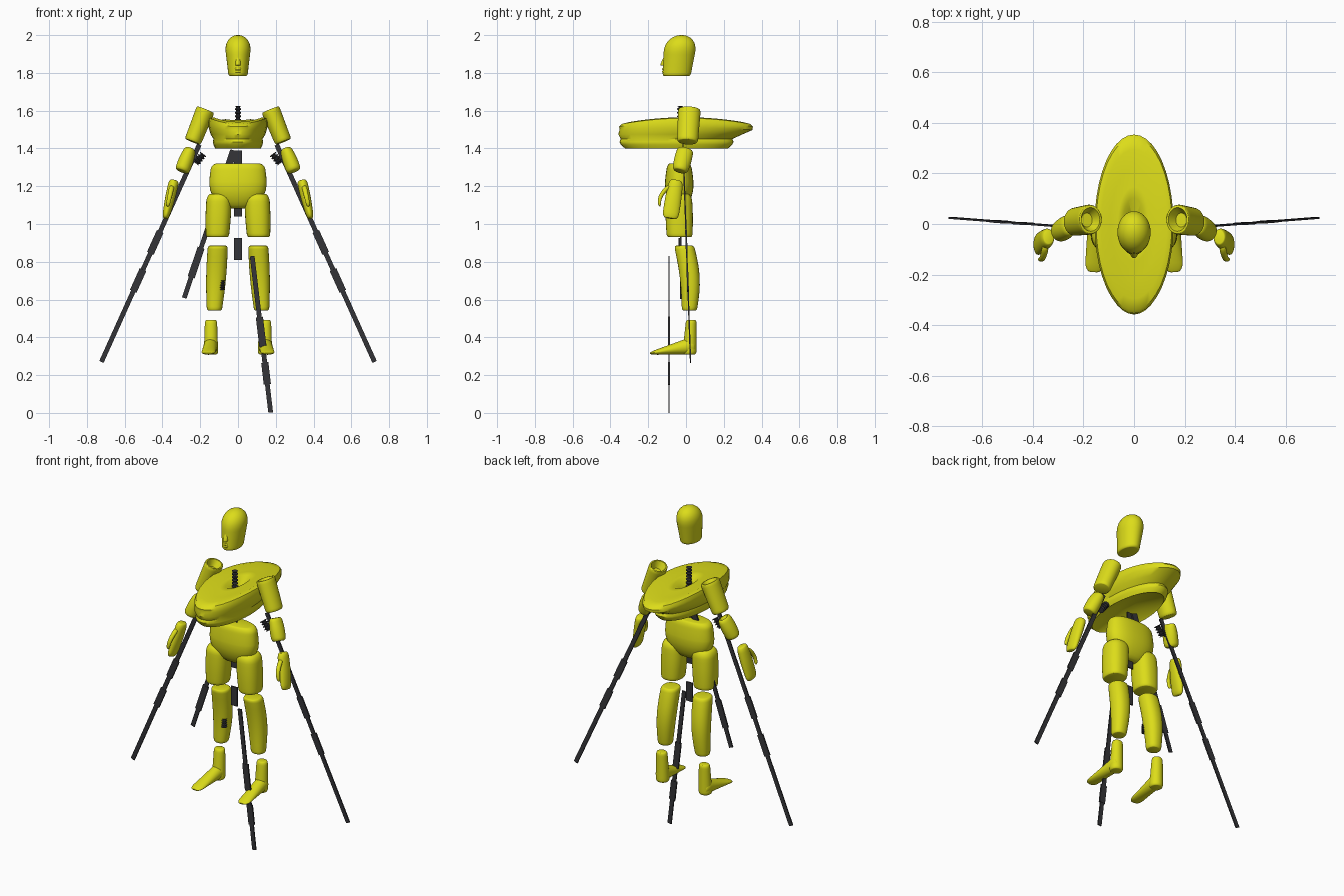
import bpy, bmesh, math
from mathutils import Vector, Matrix

cube = bpy.data.objects.get("Cube")
if cube:
    bpy.data.objects.remove(cube, do_unlink=True)


def material(name, red, green, blue):
    mat = bpy.data.materials.new(name)
    mat.use_nodes = True
    color = (red, green, blue, 1)
    mat.diffuse_color = color
    mat.node_tree.nodes["Principled BSDF"].inputs["Base Color"].default_value = color
    return mat


YELLOW = material("yellow body", 0.72, 0.72, 0.01)
DARK = material("dark metal", 0.035, 0.035, 0.04)
SIDES = 40
X_AXIS = Vector((1, 0, 0))


def finish(name, bm, mat):
    bmesh.ops.recalc_face_normals(bm, faces=bm.faces)
    mesh = bpy.data.meshes.new(name)
    bm.to_mesh(mesh)
    bm.free()
    obj = bpy.data.objects.new(name, mesh)
    bpy.context.collection.objects.link(obj)
    mesh.materials.append(mat)
    bpy.ops.object.select_all(action="DESELECT")
    obj.select_set(True)
    bpy.context.view_layer.objects.active = obj
    bpy.ops.object.shade_smooth_by_angle(angle=math.radians(40))


def loft(name, rings, mat):
    bm = bmesh.new()
    rows = [[bm.verts.new(point) for point in ring] for ring in rings]
    for lower, upper in zip(rows, rows[1:]):
        for i in range(SIDES):
            j = (i + 1) % SIDES
            bm.faces.new((lower[i], lower[j], upper[j], upper[i]))
    bm.faces.new(rows[0])
    bm.faces.new(rows[-1])
    finish(name, bm, mat)


def oval(center, across, deep, boxy=1.0):
    """Ring of points; boxy below one squares the oval off."""
    ring = []
    for i in range(SIDES):
        angle = math.tau * i / SIDES
        c, s = math.cos(angle), math.sin(angle)
        c = math.copysign(abs(c) ** boxy, c)
        s = math.copysign(abs(s) ** boxy, s)
        ring.append(center + across * c + deep * s)
    return ring


def frame(direction):
    across = (X_AXIS - direction * X_AXIS.dot(direction)).normalized()
    return across, direction.cross(across)


def tube(name, start, end, radii, end_radii, bulge=0.0, bow=0.0, edges=(0.02, 0.02),
         shrink=(0.25, 0.25), cup=0.0, level=False, boxy=1.0, side=1):
    """Tapered body with rounded ends; bow moves its middle back, cup hollows its start."""
    start, end = Vector(start), Vector(end)
    radii, end_radii = Vector(radii), Vector(end_radii)
    length = (end - start).length
    direction = (end - start).normalized()
    across, deep = frame(Vector((0, 0, -1)) if level else direction)
    turns = [1 - math.cos(math.pi / 2 * i / 6) for i in range(6)]
    stops = [edges[0] * turn for turn in turns]
    middle = length - edges[0] - edges[1]
    stops += [edges[0] + middle * i / 8 for i in range(9)]
    stops += [length - edges[1] * turn for turn in reversed(turns)]
    rings = []
    for stop in stops:
        t = stop / length
        wave = math.sin(math.pi * t)
        size = radii.lerp(end_radii, t) + Vector((bulge, bulge)) * wave
        for gap, edge, amount in zip((stop, length - stop), edges, shrink):
            near = max(0, 1 - gap / edge)
            size *= 1 - amount * (1 - math.sqrt(1 - min(near, 0.999) ** 2))
        center = start.lerp(end, t) + Vector((0, bow * wave, 0))
        rings.append(oval(center, across * size.x, deep * size.y, boxy))
    if cup:
        rim = rings[0]
        rings.insert(0, [start.lerp(p, 0.85) for p in rim])
        rings.insert(0, [start.lerp(p, 0.5) + direction * cup for p in rim])
    for ring in rings:
        for point in ring:
            point.x *= side
    loft(name, rings, YELLOW)


def bar(name, start, end, width=0.025, thick_parts=()):
    """Flat rod with wider sleeves, given as fractions of its length."""
    start, end = Vector(start), Vector(end)
    span = end - start
    direction = span.normalized()
    across, deep = frame(direction)
    turn = Matrix((across, deep, direction)).transposed().to_4x4()
    bm = bmesh.new()

    def section(low, high, wide, thick):
        size = Matrix.Diagonal((wide, thick, span.length * (high - low), 1))
        place = Matrix.Translation(start + span * (low + high) / 2)
        bmesh.ops.create_cube(bm, size=1, matrix=place @ turn @ size)

    section(0, 1, width, 0.007)
    for low, high in thick_parts:
        section(low, high, 0.038, 0.009)
    finish(name, bm, DARK)


def coil(name, start, end, radius, threads):
    """Threaded pin between two points."""
    start, end = Vector(start), Vector(end)
    across, deep = frame((end - start).normalized())
    steps = threads * 4
    rings = []
    for i in range(steps + 1):
        r = radius if i % 4 < 2 else radius * 0.6
        rings.append(oval(start.lerp(end, i / steps), across * r, deep * r))
    loft(name, rings, DARK)


def chest():
    """Long oval with a stepped rim, a dished top and ends that droop."""
    profile = ((0.03, 1.45), (0.07, 1.43), (0.11, 1.41), (0.12, 1.4), (0.13, 1.42),
               (0.133, 1.435), (0.13, 1.45), (0.145, 1.475), (0.155, 1.51), (0.156, 1.54),
               (0.15, 1.56), (0.13, 1.565), (0.095, 1.55), (0.065, 1.555), (0.045, 1.55),
               (0.015, 1.51))
    rings = []
    for width, z in profile:
        shift = -0.05 * min(1, max(0, (1.51 - z) / 0.06))
        ring = oval(Vector((0, shift, z)), X_AXIS * width, Vector((0, width * 2.27, 0)))
        lift = max(0, z - 1.48) * 0.4
        for point in ring:
            point.z -= lift * ((point.y - shift) / 0.35) ** 2
        rings.append(ring)
    loft("chest", rings, YELLOW)


# Head and face
tube("head", (0, -0.024, 2), (0, -0.05, 1.783), (0.076, 0.09), (0.05, 0.074), level=True,
     edges=(0.09, 0.015), shrink=(0.97, 0.15))
tube("nose", (0, -0.1, 1.91), (0, -0.118, 1.84), (0.008, 0.005), (0.016, 0.021), level=True)
for lip, z in (("upper_lip", 1.827), ("lower_lip", 1.813)):
    tube(lip, (0, -0.115, z), (0, -0.115, z - 0.012), (0.018, 0.011), (0.018, 0.011),
         level=True, edges=(0.006, 0.006), shrink=(0.5, 0.5))

# Trunk
chest()
tube("pelvis", (0, -0.036, 1.32), (0, -0.036, 1.083), (0.14, 0.062), (0.14, 0.066),
     bulge=0.012, level=True, boxy=0.85, edges=(0.03, 0.13), shrink=(0.2, 0.75))

# Paired limbs, with a side prop and an elbow pin each
for side, tag in ((1, "left_"), (-1, "right_")):
    tube(tag + "upper_arm", (0.172, 0.018, 1.605), (0.24, 0.008, 1.435), (0.05, 0.06),
         (0.045, 0.055), cup=0.04, side=side, shrink=(0.08, 0.15))
    tube(tag + "forearm", (0.252, -0.002, 1.397), (0.297, -0.032, 1.28), (0.03, 0.042),
         (0.038, 0.04), bulge=0.005, cup=0.015, side=side)
    tube(tag + "hand", (0.338, -0.052, 1.23), (0.384, -0.084, 1.03), (0.027, 0.036),
         (0.017, 0.042), bulge=0.004, side=side, edges=(0.03, 0.03), shrink=(0.3, 0.4))
    tube(tag + "thumb", (0.35, -0.09, 1.2), (0.373, -0.14, 1.095), (0.014, 0.013),
         (0.01, 0.008), bow=-0.018, side=side, shrink=(0.5, 0.6))
    tube(tag + "thigh", (0.1, -0.038, 1.16), (0.109, -0.034, 0.932), (0.065, 0.068),
         (0.061, 0.068), bulge=0.004, level=True, boxy=0.85, side=side,
         edges=(0.04, 0.02), shrink=(0.35, 0.1))
    tube(tag + "shin", (0.107, -0.01, 0.885), (0.125, 0.018, 0.543), (0.053, 0.053),
         (0.04, 0.04), bulge=0.006, bow=0.016, level=True, boxy=0.9, side=side,
         shrink=(0.2, 0.15))
    tube(tag + "ankle", (0.143, 0.028, 0.492), (0.143, 0.018, 0.31), (0.032, 0.028),
         (0.038, 0.038), level=True, side=side)
    tube(tag + "foot", (0.143, 0.045, 0.358), (0.159, -0.19, 0.315), (0.037, 0.048),
         (0.036, 0.008), side=side, edges=(0.03, 0.04), shrink=(0.4, 0.6))
    bar(tag + "side_prop", (0.205 * side, -0.016, 1.42), (0.723 * side, 0.024, 0.27),
        thick_parts=((0.4, 0.5), (0.575, 0.675)))
    coil(tag + "elbow_pin", (0.183 * side, -0.02, 1.37), (0.222 * side, -0.02, 1.32),
         radius=0.02, threads=4)
    bar(tag + "elbow_link", (0.2 * side, -0.02, 1.355), (0.25 * side, -0.02, 1.33))

# Spine, remaining props and pins
coil("neck_pin", (0, -0.03, 1.51), (0, -0.03, 1.625), radius=0.017, threads=6)
bar("spine_rod", (0, -0.035, 1.39), (0, -0.035, 1.04), width=0.04)
bar("lower_spine_rod", (0, -0.035, 0.925), (0, -0.035, 0.81), width=0.042)
bar("rear_prop", (-0.022, -0.027, 1.39), (-0.285, -0.027, 0.608),
    thick_parts=((0, 0.12), (0.66, 0.86)))
bar("front_prop", (0.075, -0.09, 0.83), (0.173, -0.09, 0.002),
    thick_parts=((0.39, 0.58), (0.68, 0.82)))
coil("shin_pin", (-0.084, -0.012, 0.65), (-0.084, -0.012, 0.7), radius=0.016, threads=4)
